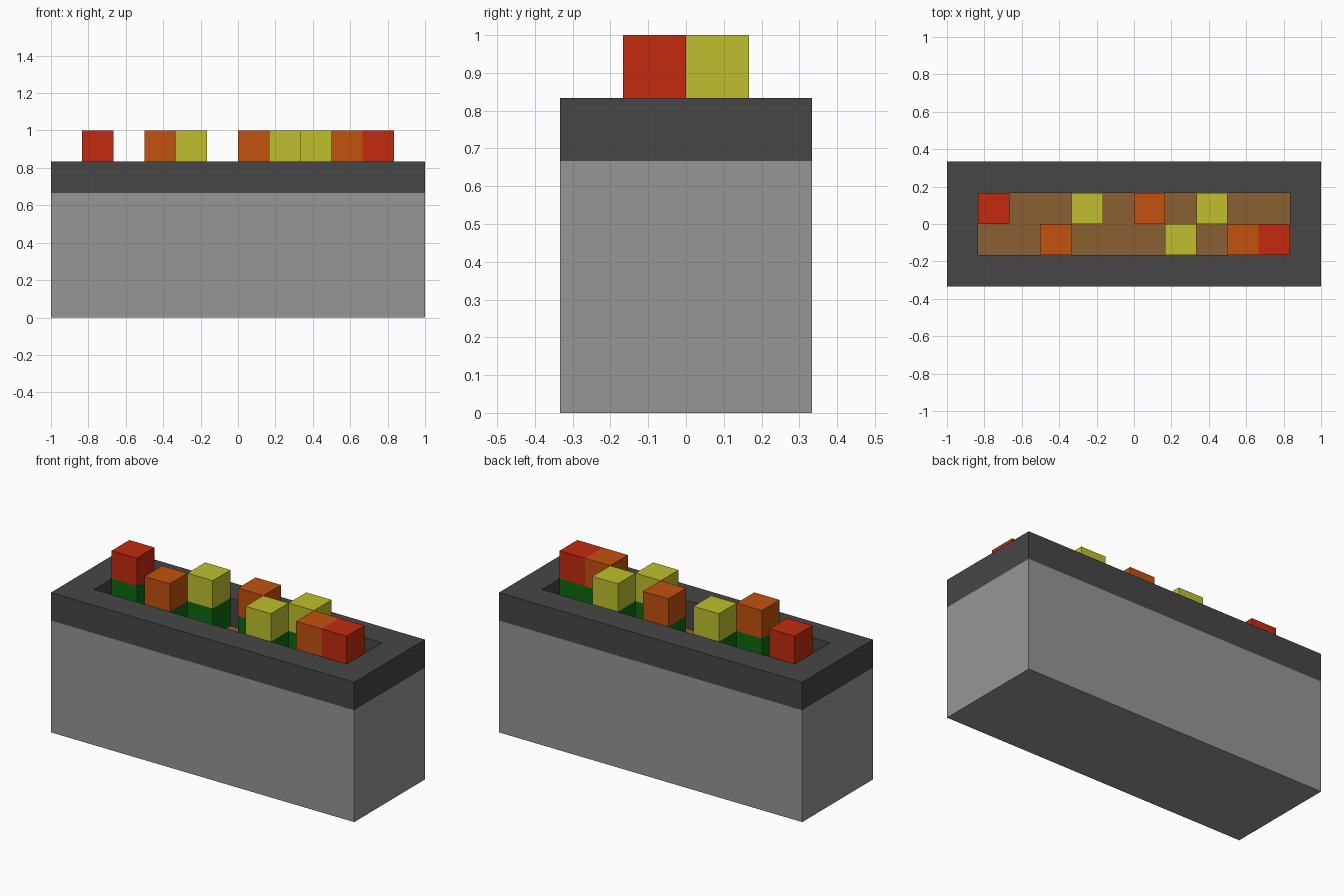
import bpy, bmesh

cube = bpy.data.objects.get("Cube")
if cube:
    bpy.data.objects.remove(cube, do_unlink=True)

U = 1 / 6                       # block size
SOIL_Z, RIM_Z = 4 * U, 5 * U    # heights of the soil and of the rim top
OUTER, INNER = (6 * U, 2 * U), (5 * U, U)   # half sizes of the box and its opening


def material(name, rgb):
    """Flat material from 0-255 sRGB values, stored as linear."""
    lin = [((c / 255 + 0.055) / 1.055) ** 2.4 for c in rgb]
    m = bpy.data.materials.new(name)
    m.use_nodes = True
    m.diffuse_color = (*lin, 1)
    bsdf = next(n for n in m.node_tree.nodes if n.type == 'BSDF_PRINCIPLED')
    bsdf.inputs["Base Color"].default_value = (*lin, 1)
    return m


STONE = material("light_grey", (150, 150, 150))
DARK = material("dark_grey", (70, 70, 70))
SOIL = material("soil_brown", (138, 96, 52))
GREEN = material("stem_green", (13, 106, 18))
RED = material("red", (194, 42, 14))
ORANGE = material("orange", (194, 82, 14))
YELLOW = material("yellow", (191, 191, 45))


def loft(name, rings, mat, closed=False):
    """Skin rectangles (half size, z, centre); closed joins last to first."""
    bm = bmesh.new()
    loops = [[bm.verts.new((cx + sx * hx, cy + sy * hy, z))
              for sx, sy in ((-1, -1), (1, -1), (1, 1), (-1, 1))]
             for (hx, hy), z, (cx, cy) in rings]
    pairs = list(zip(loops, loops[1:]))
    if closed:
        pairs.append((loops[-1], loops[0]))
    else:
        bm.faces.new(loops[0])
        bm.faces.new(loops[-1])
    for a, b in pairs:
        for i in range(4):
            j = (i + 1) % 4
            bm.faces.new((a[i], a[j], b[j], b[i]))
    bmesh.ops.recalc_face_normals(bm, faces=bm.faces)
    mesh = bpy.data.meshes.new(name)
    bm.to_mesh(mesh)
    bm.free()
    mesh.materials.append(mat)
    ob = bpy.data.objects.new(name, mesh)
    bpy.context.collection.objects.link(ob)
    return ob


def box(name, half, z0, z1, mat, centre=(0, 0)):
    return loft(name, [(half, z0, centre), (half, z1, centre)], mat)


# Planter body with a recess for the soil
O = (0, 0)
loft("planter_body", [(OUTER, 0, O), (OUTER, SOIL_Z, O),
                      (INNER, SOIL_Z, O), (INNER, 3 * U, O)], STONE)

# Dark frame around the opening
loft("planter_rim", [(OUTER, SOIL_Z, O), (OUTER, RIM_Z, O),
                     (INNER, RIM_Z, O), (INNER, SOIL_Z, O)], DARK, closed=True)

# Soil bed
box("soil", INNER, 3 * U, SOIL_Z, SOIL, O)

# Flowers: column of the left edge in blocks, and colour, for each row
rows = {
    "front": (-U / 2, [(-3, ORANGE), (1, YELLOW), (3, ORANGE), (4, RED)]),
    "back": (U / 2, [(-5, RED), (-2, YELLOW), (0, ORANGE), (2, YELLOW)]),
}
for row, (y, flowers) in rows.items():
    for n, (col, mat) in enumerate(flowers, 1):
        at = ((col + 0.5) * U, y)
        box(f"{row}_stem_{n}", (U / 2, U / 2), SOIL_Z, RIM_Z, GREEN, at)
        box(f"{row}_flower_{n}", (U / 2, U / 2), RIM_Z, 6 * U, mat, at)
